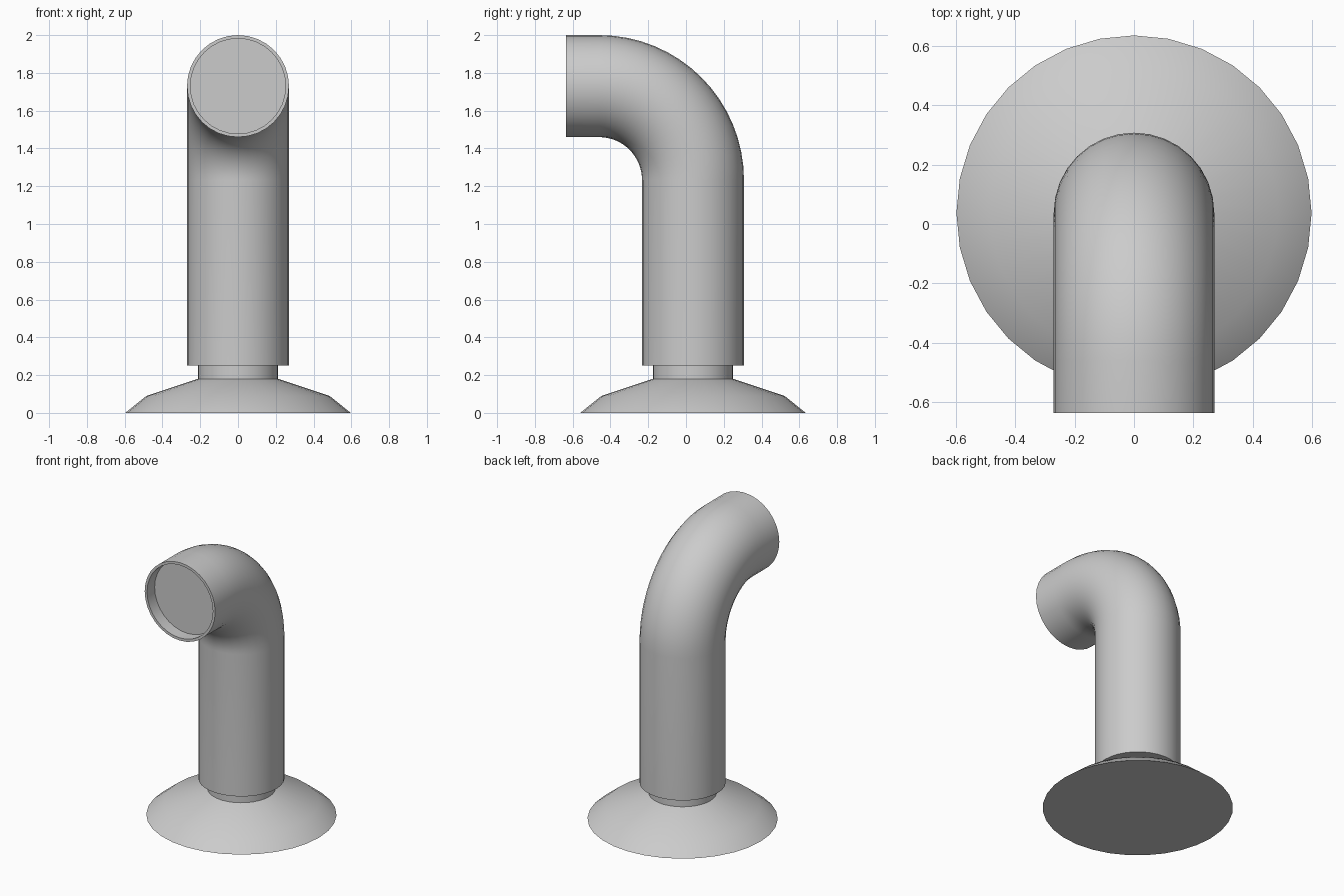
import bpy, bmesh, math
from mathutils import Vector

if "Cube" in bpy.data.objects:
    bpy.data.objects.remove(bpy.data.objects["Cube"])

SIDES = 32
CY = 0.037          # y of the vertical axis
R = 0.27            # pipe radius
BEND = 0.497        # bend centreline radius
Z_BEND = 1.233      # height where the bend starts
Y_MOUTH = -0.635


def build(name, rings):
    """Skin a list of (centre, radius, tilt) rings, capping both ends."""
    bm = bmesh.new()
    loops = []
    for c, r, tilt in rings:
        # tilt 0: ring faces up; tilt 90 degrees: ring faces -y
        v = Vector((0, math.cos(tilt), math.sin(tilt)))
        loops.append([bm.verts.new(Vector(c)
                      + Vector((1, 0, 0)) * r * math.cos(2 * math.pi * i / SIDES)
                      + v * r * math.sin(2 * math.pi * i / SIDES))
                      for i in range(SIDES)])
    for a, b in zip(loops, loops[1:]):
        for i in range(SIDES):
            j = (i + 1) % SIDES
            bm.faces.new((a[i], a[j], b[j], b[i]))
    bm.faces.new(loops[0][::-1])
    bm.faces.new(loops[-1])
    bmesh.ops.recalc_face_normals(bm, faces=bm.faces)
    me = bpy.data.meshes.new(name)
    bm.to_mesh(me)
    bm.free()
    ob = bpy.data.objects.new(name, me)
    bpy.context.collection.objects.link(ob)
    bpy.ops.object.select_all(action='DESELECT')
    ob.select_set(True)
    bpy.context.view_layer.objects.active = ob
    bpy.ops.object.shade_smooth_by_angle(angle=math.radians(35))
    return ob


# Flared base with neck
build("flared_base", [((0, CY, z), r, 0) for r, z in
                      ((0.597, 0), (0.485, 0.09), (0.213, 0.18), (0.213, 0.252))])

# Pipe: straight riser, quarter bend, short horizontal mouth with recessed disc
rings = [((0, CY, 0.25), R, 0)]
STEPS = 16
for k in range(STEPS + 1):
    t = math.pi / 2 * k / STEPS
    rings.append(((0, CY - BEND + BEND * math.cos(t),
                   Z_BEND + BEND * math.sin(t)), R, t))
for y, r in ((Y_MOUTH, R), (Y_MOUTH, 0.252), (Y_MOUTH + 0.083, 0.252)):
    rings.append(((0, y, Z_BEND + BEND), r, math.pi / 2))
build("cowl_pipe", rings)
